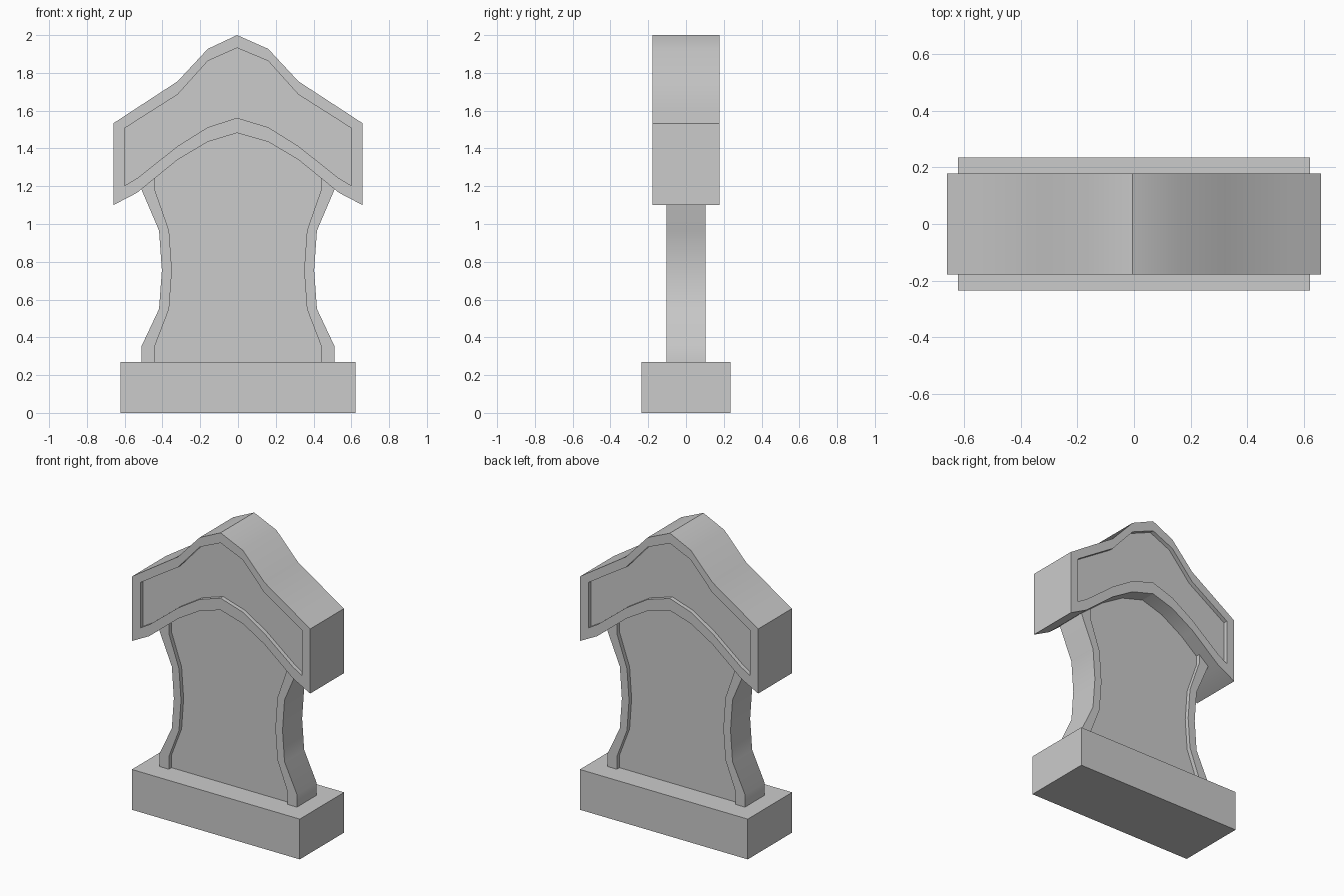
import bpy, bmesh, math

if "Cube" in bpy.data.objects:
    bpy.data.objects.remove(bpy.data.objects["Cube"])


def mirrored(half):
    """Close a right-hand outline (top to bottom) with its left-hand copy."""
    return half + [(-x, z) for x, z in reversed(half) if abs(x) > 0.001]


def finish(name, bm):
    bmesh.ops.recalc_face_normals(bm, faces=bm.faces[:])
    mesh = bpy.data.meshes.new(name)
    bm.to_mesh(mesh)
    bm.free()
    ob = bpy.data.objects.new(name, mesh)
    bpy.context.collection.objects.link(ob)
    bpy.ops.object.select_all(action='DESELECT')
    ob.select_set(True)
    bpy.context.view_layer.objects.active = ob
    bpy.ops.object.shade_smooth_by_angle(angle=math.radians(32))
    return ob


def panelled_slab(name, outer, inner, half_depth, recess):
    """Slab with a raised rim and sunken panel on both front and back."""
    bm = bmesh.new()

    def loop(pts, y):
        return [bm.verts.new((x, y, z)) for x, z in pts]

    def bridge(a, b):
        n = len(a)
        for i in range(n):
            j = (i + 1) % n
            bm.faces.new((a[i], a[j], b[j], b[i]))

    edges = []
    for s in (-1, 1):
        rim = loop(outer, s * half_depth)
        lip = loop(inner, s * half_depth)
        floor = loop(inner, s * (half_depth - recess))
        bridge(rim, lip)
        bridge(lip, floor)
        bm.faces.new(floor)
        edges.append(rim)
    bridge(*edges)
    return finish(name, bm)


# Base block
bm = bmesh.new()
bmesh.ops.create_cube(bm, size=1)
for v in bm.verts:
    v.co = (v.co.x * 1.245, v.co.y * 0.47, (v.co.z + 0.5) * 0.27)
finish("base_block", bm)

# Waisted body; its ends are tucked into the base and the cap
body_outer = mirrored([(0, 1.51), (0.16, 1.46), (0.32, 1.37), (0.51, 1.21),
                       (0.51, 1.18), (0.418, 0.965), (0.403, 0.755),
                       (0.418, 0.55), (0.51, 0.355), (0.51, 0.24)])
body_inner = mirrored([(0, 1.495), (0.16, 1.445), (0.32, 1.355), (0.44, 1.255),
                       (0.44, 1.18), (0.365, 0.965), (0.35, 0.755),
                       (0.365, 0.55), (0.44, 0.355), (0.44, 0.25)])
panelled_slab("body", body_outer, body_inner, 0.104, 0.028)

# Arched cap: crest down to the shoulder, then back up along the arch
cap_crest = [(0.16, 1.927), (0.32, 1.755), (0.55, 1.605), (0.66, 1.533)]
cap_arch = [(0.66, 1.10), (0.535, 1.165), (0.32, 1.34), (0.16, 1.435)]
panel_crest = [(0.16, 1.863), (0.32, 1.685), (0.53, 1.552), (0.60, 1.507)]
panel_arch = [(0.60, 1.203), (0.53, 1.245), (0.32, 1.412), (0.16, 1.512)]


def cap_outline(top, crest, arch, bottom):
    right = crest + arch
    left = [(-x, z) for x, z in reversed(right)]
    return [(-0.005, top)] + right + [(-0.005, bottom)] + left


panelled_slab("arched_cap",
              cap_outline(2.0, cap_crest, cap_arch, 1.482),
              cap_outline(1.932, panel_crest, panel_arch, 1.562),
              0.178, 0.028)
